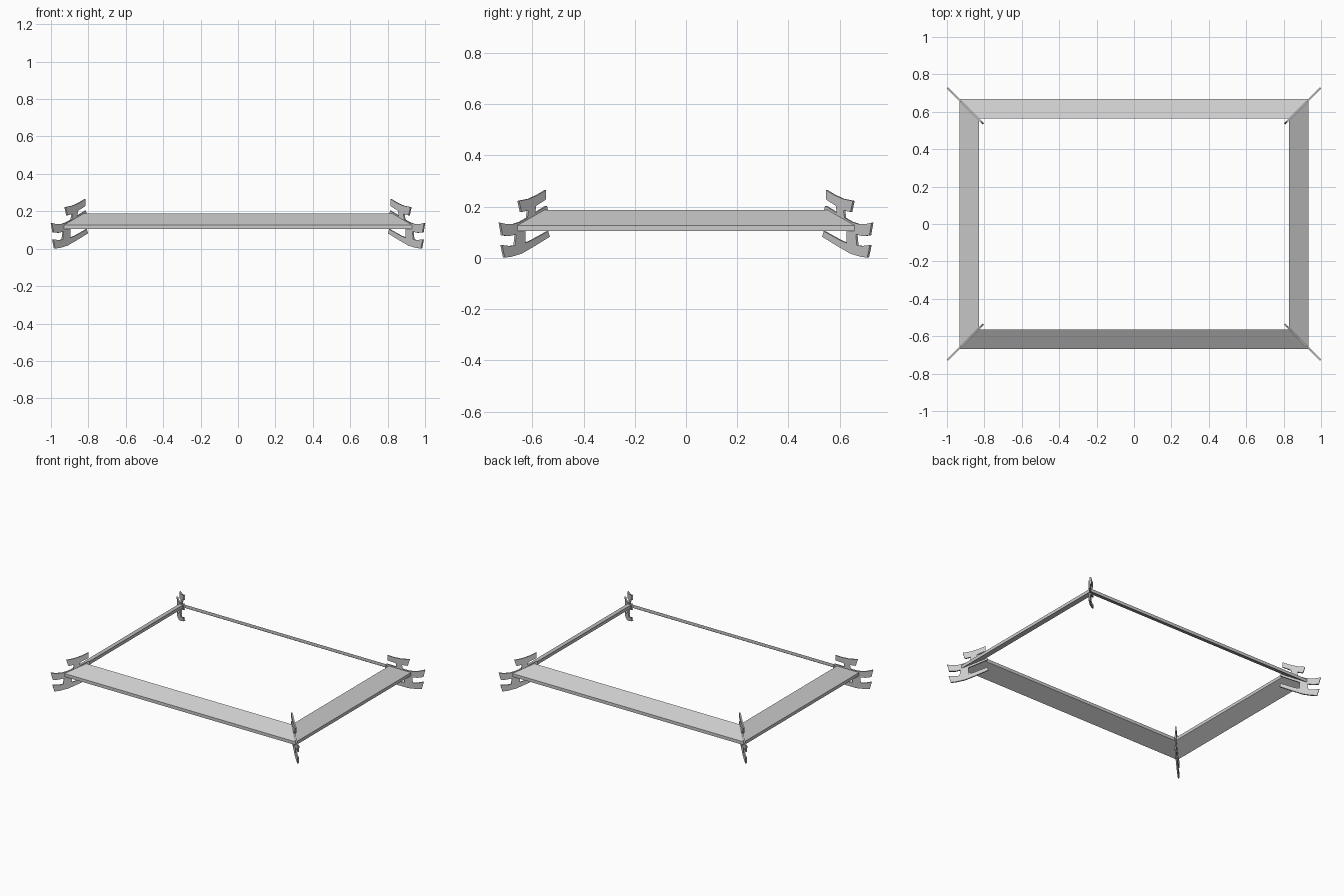
import bpy, bmesh
from mathutils import Vector

if "Cube" in bpy.data.objects:
    bpy.data.objects.remove(bpy.data.objects["Cube"])


def make_object(name, bm):
    bmesh.ops.recalc_face_normals(bm, faces=bm.faces)
    mesh = bpy.data.meshes.new(name)
    bm.to_mesh(mesh)
    bm.free()
    obj = bpy.data.objects.new(name, mesh)
    bpy.context.collection.objects.link(obj)
    return obj


# Mitred sloping frame: cross-section loops as (half x, half y, z)
OUT, INN = (0.934, 0.667), (0.829, 0.563)
section = [(*OUT, 0.104), (*OUT, 0.127), (*INN, 0.187), (*INN, 0.164)]
signs = [(-1, -1), (1, -1), (1, 1), (-1, 1)]
bm = bmesh.new()
rings = [[bm.verts.new((sx * x, sy * y, z)) for x, y, z in section] for sx, sy in signs]
for i in range(4):
    a, b = rings[i], rings[(i + 1) % 4]
    for j in range(4):
        k = (j + 1) % 4
        bm.faces.new((a[j], b[j], b[k], a[k]))
make_object("sloped_frame", bm)

# Corner bracket outline: three curved bars joined by two offset necks
# (diagonal position measured along y, height)
outline = [
    (0.549, 0.265), (0.580, 0.246), (0.615, 0.230), (0.655, 0.222),  # top bar
    (0.645, 0.178), (0.618, 0.186),
    (0.622, 0.156), (0.650, 0.140), (0.675, 0.132), (0.700, 0.131),  # middle bar
    (0.728, 0.137), (0.719, 0.087), (0.690, 0.085), (0.666, 0.092),
    (0.670, 0.049), (0.690, 0.046), (0.721, 0.050),                  # lower bar
    (0.711, 0.001), (0.685, 0.004), (0.645, 0.016), (0.600, 0.042), (0.535, 0.082),
    (0.541, 0.104), (0.600, 0.071), (0.629, 0.058),
    (0.629, 0.107), (0.590, 0.130), (0.538, 0.163),                  # middle, inner end
    (0.546, 0.203), (0.592, 0.175),
    (0.588, 0.203), (0.549, 0.228),
]
OFFSET, HALF = 0.27, 0.0035


def corner_bracket(name, sx, sy):
    bm = bmesh.new()
    face = bm.faces.new([bm.verts.new((sx * (v + OFFSET + HALF), sy * (v - HALF), z))
                         for v, z in outline])
    ext = bmesh.ops.extrude_face_region(bm, geom=[face], use_keep_orig=True)
    moved = [g for g in ext["geom"] if isinstance(g, bmesh.types.BMVert)]
    bmesh.ops.translate(bm, verts=moved, vec=Vector((-sx * 2 * HALF, sy * 2 * HALF, 0)))
    bmesh.ops.triangulate(bm, faces=[f for f in bm.faces if len(f.verts) > 4])
    make_object(name, bm)


labels = ["front_left", "front_right", "back_right", "back_left"]
for label, (sx, sy) in zip(labels, signs):
    corner_bracket(label + "_corner_bracket", sx, sy)
